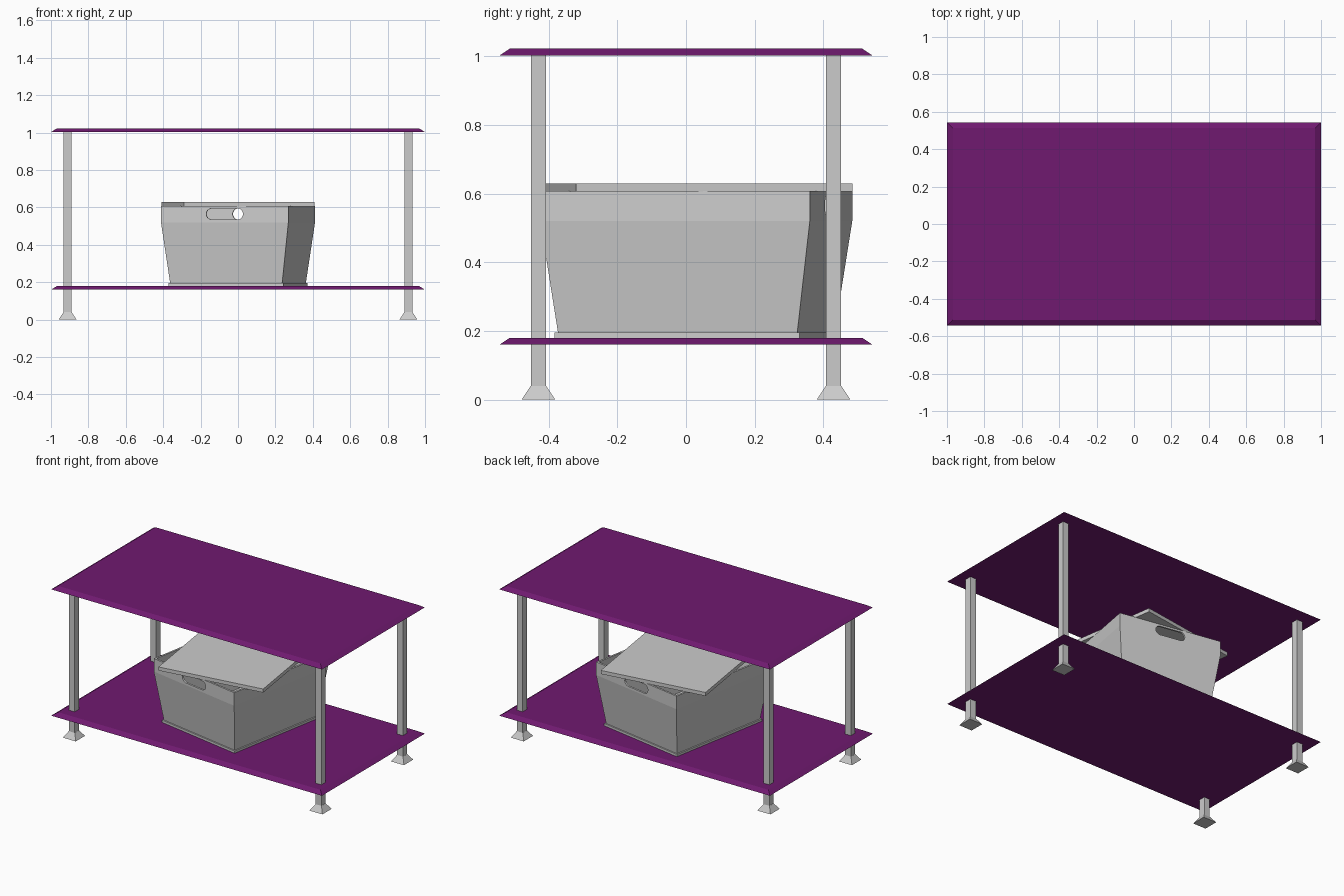
import bpy, bmesh, math

if "Cube" in bpy.data.objects:
    bpy.data.objects.remove(bpy.data.objects["Cube"])

purple = bpy.data.materials.new("purple")
purple.diffuse_color = (0.16, 0.01, 0.16, 1)
purple.use_nodes = True
purple.node_tree.nodes["Principled BSDF"].inputs["Base Color"].default_value = purple.diffuse_color


def loft(name, rings, loc=(0, 0, 0), angle=0, mat=None):
    """Closed solid through rectangular rings (half_x, half_y, z)."""
    bm = bmesh.new()
    loops = [[bm.verts.new((sx * hx, sy * hy, z))
              for sx, sy in ((-1, -1), (1, -1), (1, 1), (-1, 1))]
             for hx, hy, z in rings]
    for a, b in zip(loops, loops[1:]):
        for i in range(4):
            j = (i + 1) % 4
            bm.faces.new((a[i], a[j], b[j], b[i]))
    bm.faces.new(loops[0][::-1])
    bm.faces.new(loops[-1])
    bmesh.ops.recalc_face_normals(bm, faces=bm.faces)
    me = bpy.data.meshes.new(name)
    bm.to_mesh(me)
    bm.free()
    ob = bpy.data.objects.new(name, me)
    ob.location = loc
    ob.rotation_euler.z = math.radians(angle)
    bpy.context.collection.objects.link(ob)
    if mat:
        me.materials.append(mat)
    return ob


# Shelves with sloping edges
for name, z in (("lower_shelf", 0.16), ("top_shelf", 1.003)):
    loft(name, [(1, 0.543, z), (0.968, 0.513, z + 0.02)], mat=purple)

# Legs and flared feet
for sx, side in ((-1, "left"), (1, "right")):
    for sy, end in ((-1, "front"), (1, "back")):
        at = (sx * 0.911, sy * 0.43, 0)
        loft(f"{end}_{side}_leg", [(0.021, 0.022, 0.04), (0.021, 0.022, 1.003)], at)
        loft(f"{end}_{side}_foot", [(0.048, 0.049, 0), (0.022, 0.022, 0.04)], at)

# Storage box: tapered, hollow, turned on the lower shelf
centre, turn, t = (0, 0.03, 0), -10.3, 0.012
outer = [(0.304, 0.354, 0.193), (0.346, 0.399, 0.52), (0.346, 0.399, 0.607)]
inner = [(x - t, y - t, z) for x, y, z in outer[::-1]]
inner[-1] = (*inner[-1][:2], 0.205)
box = loft("storage_box", outer + inner, centre, turn)
loft("box_base", [(0.313, 0.363, 0.18), (0.313, 0.363, 0.195)], centre, turn)

# Rounded hand holes through both ends
bm = bmesh.new()
r, half = 0.03, 0.07
pts = []
for cx, start in ((half, -90), (-half, 90)):
    for i in range(9):
        a = math.radians(start + i * 22.5)
        pts.append(bm.verts.new((cx + r * math.cos(a), -0.6, 0.565 + r * math.sin(a))))
face = bm.faces.new(pts)
ext = bmesh.ops.extrude_face_region(bm, geom=[face])
bmesh.ops.translate(bm, vec=(0, 1.2, 0),
                    verts=[g for g in ext["geom"] if isinstance(g, bmesh.types.BMVert)])
bmesh.ops.recalc_face_normals(bm, faces=bm.faces)
me = bpy.data.meshes.new("handle_cutter")
bm.to_mesh(me)
bm.free()
cutter = bpy.data.objects.new("handle_cutter", me)
bpy.context.collection.objects.link(cutter)
cutter.location = centre
cutter.rotation_euler.z = math.radians(turn)
cutter.hide_render = True
mod = box.modifiers.new("hand_holes", 'BOOLEAN')
mod.operation, mod.solver, mod.object = 'DIFFERENCE', 'EXACT', cutter
bpy.context.view_layer.objects.active = box
bpy.ops.object.modifier_apply(modifier=mod.name)
bpy.data.objects.remove(cutter)

# Lid, laid on askew
loft("box_lid", [(0.354, 0.407, 0.606), (0.354, 0.407, 0.63)], centre, 8.5)
